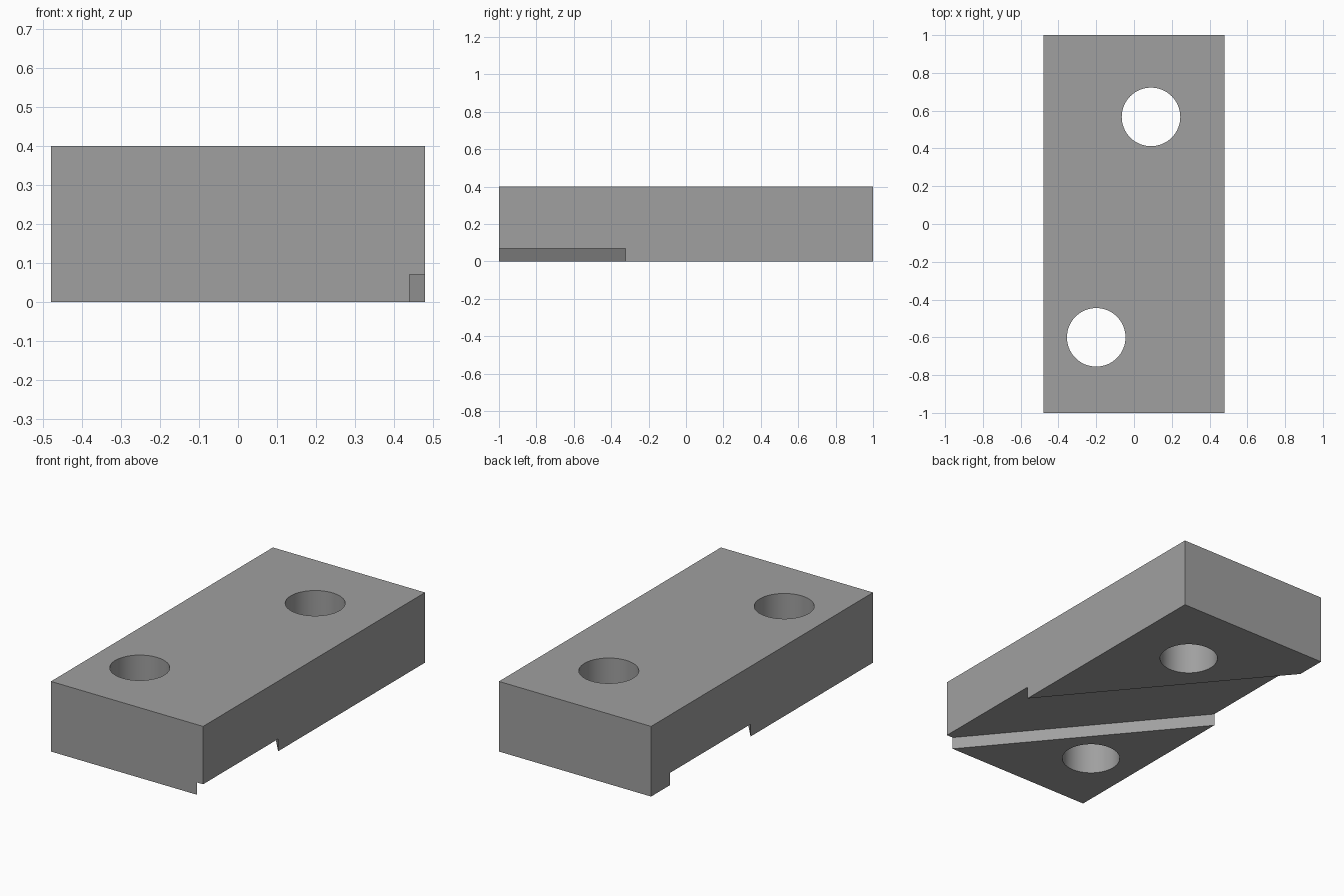
import bpy, bmesh

if "Cube" in bpy.data.objects:
    bpy.data.objects.remove(bpy.data.objects["Cube"])

steel = bpy.data.materials.new("plain grey")
steel.diffuse_color = (0.35, 0.35, 0.35, 1)
steel.use_nodes = True
steel.node_tree.nodes["Principled BSDF"].inputs["Base Color"].default_value = steel.diffuse_color


def prism(name, outline, z0, z1):
    """Extrude a flat outline from z0 to z1."""
    bm = bmesh.new()
    face = bm.faces.new([bm.verts.new((x, y, z0)) for x, y in outline])
    ext = bmesh.ops.extrude_face_region(bm, geom=[face])["geom"]
    for v in ext:
        if isinstance(v, bmesh.types.BMVert):
            v.co.z = z1
    bmesh.ops.recalc_face_normals(bm, faces=bm.faces)
    mesh = bpy.data.meshes.new(name)
    bm.to_mesh(mesh)
    bm.free()
    mesh.materials.append(steel)
    obj = bpy.data.objects.new(name, mesh)
    bpy.context.collection.objects.link(obj)
    return obj


def cut(target, cutter):
    """Subtract the cutter from the target, then discard it."""
    mod = target.modifiers.new("cut", 'BOOLEAN')
    mod.operation = 'DIFFERENCE'
    mod.solver = 'EXACT'
    mod.object = cutter
    bpy.context.view_layer.objects.active = target
    bpy.ops.object.modifier_apply(modifier=mod.name)
    bpy.data.objects.remove(cutter)


# Rectangular slab
plate = prism("mounting_plate", [(-0.48, -1), (0.48, -1), (0.48, 1), (-0.48, 1)], 0, 0.4)

# Diagonal groove across the underside
slope, low, high = -1.2, -0.472, 0.252
edge = 0.7
groove = prism("groove_cutter", [(-edge, low - slope * edge), (edge, low + slope * edge),
                                 (edge, high + slope * edge), (-edge, high - slope * edge)],
               -0.1, 0.07)
cut(plate, groove)

# Two round through holes
for x, y in ((-0.20, -0.60), (0.09, 0.567)):
    bpy.ops.mesh.primitive_cylinder_add(vertices=64, radius=0.155, depth=1, location=(x, y, 0.2))
    hole = bpy.context.object
    hole.data.materials.append(steel)
    cut(plate, hole)

# Smooth hole walls, sharp edges elsewhere
bpy.ops.object.select_all(action='DESELECT')
plate.select_set(True)
bpy.context.view_layer.objects.active = plate
bpy.ops.object.shade_smooth_by_angle()
